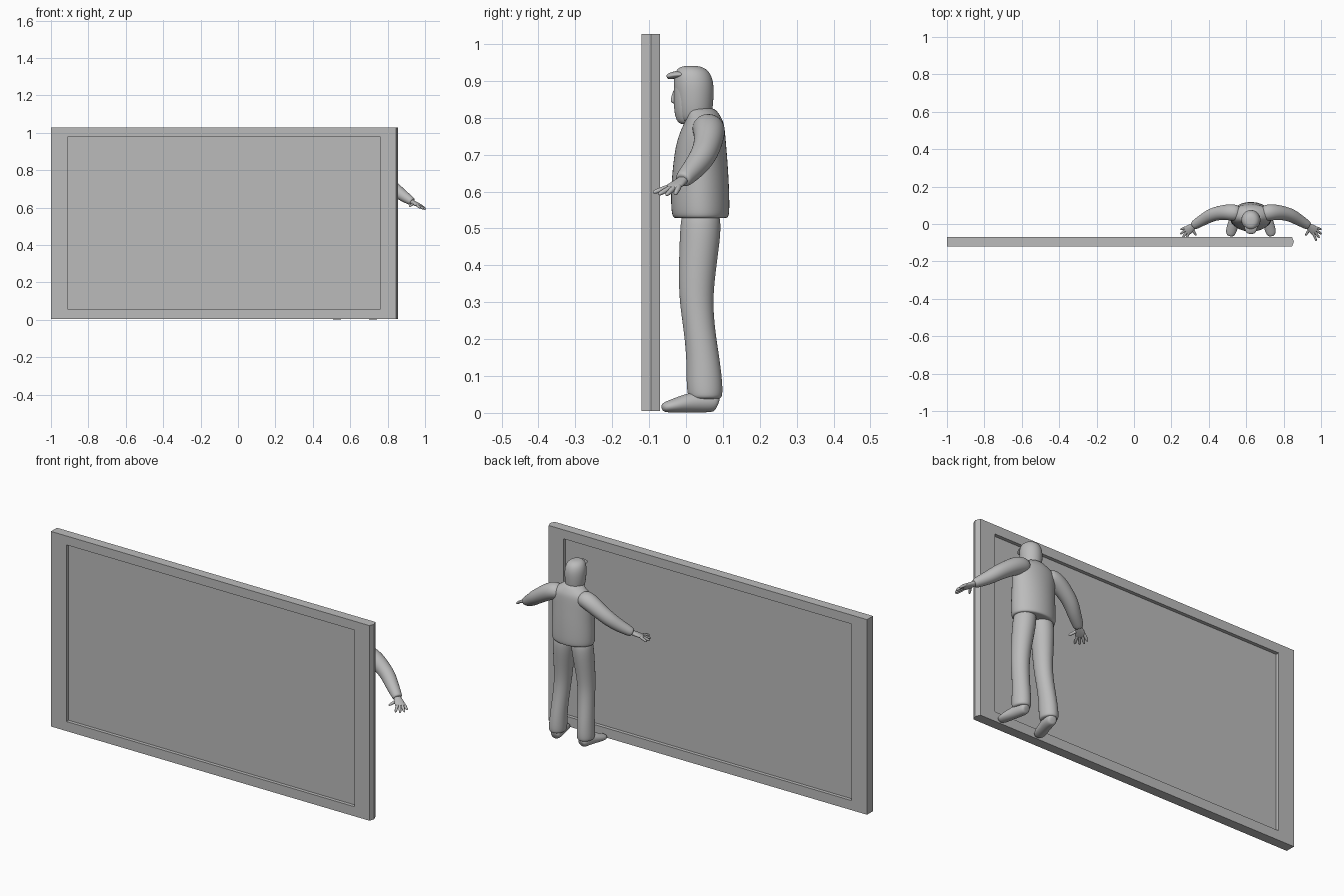
import bpy, bmesh, math
from mathutils import Vector

CX = 0.625  # centre line of the standing figure

grey = bpy.data.materials.new("plain grey")
grey.diffuse_color = (0.5, 0.5, 0.5, 1)


def finish(name, bm, smooth=True):
    bmesh.ops.recalc_face_normals(bm, faces=bm.faces)
    me = bpy.data.meshes.new(name)
    bm.to_mesh(me)
    bm.free()
    me.materials.append(grey)
    ob = bpy.data.objects.new(name, me)
    bpy.context.collection.objects.link(ob)
    if smooth:
        for p in me.polygons:
            p.use_smooth = True
        sub = ob.modifiers.new("round", 'SUBSURF')
        sub.levels = sub.render_levels = 2
    return ob


def skin(name, rows, side=1, level=False, n=12):
    """Elliptical rings (dx, y, z, half width, half height) joined to a tube.
    level keeps the rings horizontal, otherwise they follow the path."""
    bm = bmesh.new()
    pts = [Vector((CX + side * r[0], r[1], r[2])) for r in rows]
    rings = []
    for i, (p, r) in enumerate(zip(pts, rows)):
        if level:
            u, v = Vector((1, 0, 0)), Vector((0, 1, 0))
        else:
            t = (pts[min(i + 1, len(pts) - 1)] - pts[max(i - 1, 0)]).normalized()
            u = t.cross(Vector((0, 0, 1))).normalized()
            v = u.cross(t)
        rings.append([bm.verts.new(p + u * r[3] * math.cos(k * math.tau / n)
                                   + v * r[4] * math.sin(k * math.tau / n))
                      for k in range(n)])
    for a, b in zip(rings, rings[1:]):
        for k in range(n):
            bm.faces.new((a[k], a[(k + 1) % n], b[(k + 1) % n], b[k]))
    bm.faces.new(rings[0])
    bm.faces.new(rings[-1])
    return finish(name, bm)


# Large panel: pointed right edge, recessed on both faces
bm = bmesh.new()
outline = [(-1, -.12), (.845, -.12), (.855, -.095), (.845, -.07), (-1, -.07)]
base = bm.faces.new([bm.verts.new((x, y, .005)) for x, y in outline])
ext = bmesh.ops.extrude_face_region(bm, geom=[base])
bmesh.ops.translate(bm, vec=(0, 0, 1.022),
                    verts=[g for g in ext["geom"] if isinstance(g, bmesh.types.BMVert)])
bmesh.ops.recalc_face_normals(bm, faces=bm.faces)
for f in [f for f in bm.faces if abs(f.normal.y) > .99]:
    depth = -.018 * (1 if f.normal.y > 0 else -1)
    for move in (0, depth):
        bmesh.ops.inset_individual(bm, faces=[f], thickness=.03 if move == 0 else .001)
        for v in f.verts:
            v.co.x = -.91 if v.co.x < 0 else .76
            v.co.z = .055 if v.co.z < .5 else .98
            v.co.y += move
finish("panel", bm, smooth=False)

# Jacket body
skin("jacket", [
    (0, .040, .528, .095, .062), (0, .040, .527, .112, .076),
    (0, .039, .545, .116, .081), (0, .038, .60, .116, .081),
    (0, .039, .66, .114, .077), (0, .040, .72, .116, .071),
    (0, .045, .765, .118, .062), (0, .050, .79, .105, .053),
    (0, .045, .812, .066, .045), (0, .035, .83, .042, .040)],
    level=True, n=16)

# Hooded head, face, nose and peak
skin("hood", [
    (0, .025, .785, .034, .036), (0, .024, .80, .043, .046),
    (0, .023, .83, .050, .051), (0, .022, .87, .053, .055),
    (0, .020, .90, .052, .055), (0, .017, .925, .044, .048),
    (0, .014, .938, .028, .032), (0, .013, .941, .010, .012)],
    level=True, n=16)
skin("face", [
    (0, -.002, .782, .016, .014), (0, -.004, .792, .026, .023),
    (0, -.006, .82, .036, .028), (0, -.006, .86, .041, .028),
    (0, -.004, .90, .038, .030), (0, 0, .92, .024, .02)], level=True)
skin("nose", [
    (0, -.030, .838, .009, .008), (0, -.035, .846, .010, .009),
    (0, -.033, .86, .007, .006), (0, -.029, .878, .005, .005)], level=True, n=8)
skin("peak", [
    (0, .0, .917, .040, .012), (0, -.025, .917, .036, .011),
    (0, -.046, .913, .026, .009), (0, -.052, .909, .018, .005)])

for side, label in ((1, "left"), (-1, "right")):
    # Trouser leg
    skin(label + "_trouser_leg", [
        (.048, .040, .56, .050, .050), (.052, .040, .51, .056, .058),
        (.057, .036, .45, .053, .056), (.063, .030, .38, .048, .052),
        (.068, .027, .30, .043, .047), (.073, .037, .22, .041, .044),
        (.078, .047, .14, .041, .047), (.080, .050, .08, .043, .051),
        (.081, .052, .045, .043, .049), (.081, .052, .036, .036, .042)],
        side, level=True)
    # Shoe
    skin(label + "_shoe", [
        (.076, .087, .024, .016, .016), (.077, .080, .028, .026, .027),
        (.082, .050, .030, .030, .030), (.092, .010, .028, .029, .028),
        (.102, -.025, .021, .031, .021), (.109, -.052, .016, .027, .016),
        (.112, -.066, .014, .014, .010)], side)
    # Sleeve
    skin(label + "_sleeve", [
        (.055, .055, .775, .040, .036), (.095, .062, .772, .047, .045),
        (.135, .063, .752, .043, .043), (.175, .058, .725, .039, .039),
        (.215, .047, .697, .037, .037), (.250, .026, .668, .033, .033),
        (.285, .005, .645, .028, .027), (.305, -.008, .632, .025, .023),
        (.308, -.010, .630, .018, .016)], side)
    # Palm
    skin(label + "_palm", [
        (.290, .000, .640, .015, .013), (.308, -.011, .629, .017, .012),
        (.325, -.024, .620, .025, .011), (.342, -.038, .611, .026, .009),
        (.348, -.043, .608, .020, .006)], side)
    # Fingers and thumb: start and tip of each
    for i, (a, b) in enumerate([
            ((.352, -.020, .611), (.377, -.030, .592)),
            ((.350, -.033, .610), (.378, -.054, .590)),
            ((.342, -.043, .610), (.367, -.074, .592)),
            ((.333, -.048, .612), (.350, -.090, .597)),
            ((.312, -.030, .622), (.292, -.062, .606))]):
        a, b = Vector(a), Vector(b)
        rows = []
        for t, r in ((-.35, .006), (0, .008), (.5, .0075), (.85, .0065), (1, .003)):
            p = a.lerp(b, t)
            rows.append((p.x, p.y, p.z, r, r))
        skin(f"{label}_finger_{i + 1}", rows, side, n=8)
